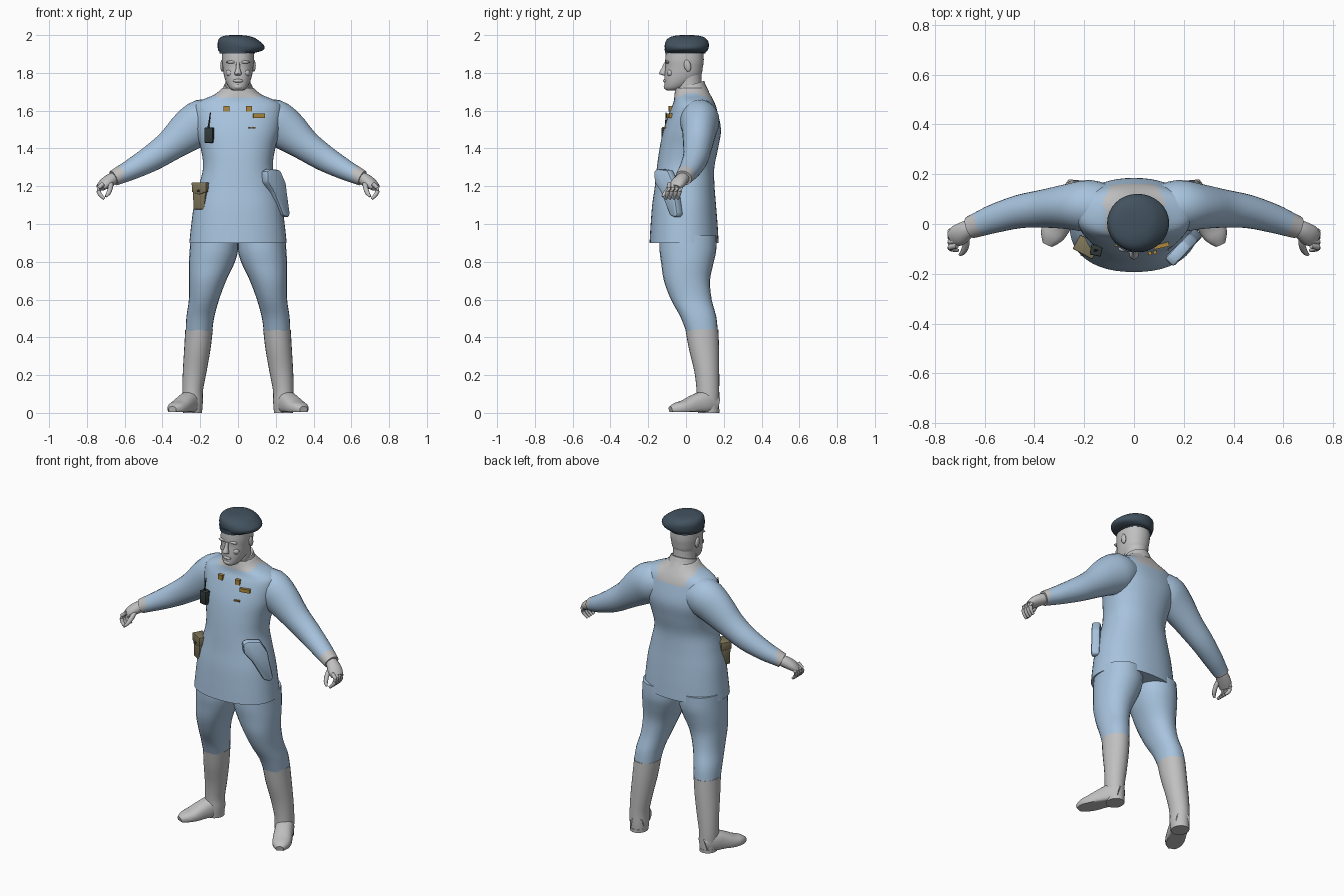
import bpy, bmesh, math
from mathutils import Vector, Matrix
from mathutils.bvhtree import BVHTree


def material(name, rgb):
    m = bpy.data.materials.new(name)
    m.diffuse_color = (*rgb, 1)
    return m


BLUE = material("uniform_blue", (0.39, 0.55, 0.73))
GREY = material("light_grey", (0.53, 0.53, 0.53))
SLATE = material("beret_slate", (0.055, 0.085, 0.115))
GOLD = material("badge_gold", (0.42, 0.25, 0.05))
OLIVE = material("pouch_olive", (0.21, 0.18, 0.10))
DARK = material("radio_dark", (0.03, 0.04, 0.04))


def finish(name, bm, mats, rule=None, angle=50):
    bmesh.ops.recalc_face_normals(bm, faces=bm.faces)
    if rule:
        for f in bm.faces:
            f.material_index = rule(f.calc_center_median())
    me = bpy.data.meshes.new(name)
    bm.to_mesh(me)
    bm.free()
    ob = bpy.data.objects.new(name, me)
    bpy.context.collection.objects.link(ob)
    for m in mats:
        me.materials.append(m)
    bpy.ops.object.select_all(action='DESELECT')
    ob.select_set(True)
    bpy.context.view_layer.objects.active = ob
    bpy.ops.object.shade_smooth_by_angle(angle=math.radians(angle))
    return ob


def spline(rows, steps):
    """Catmull-Rom through rows of numbers."""
    out = []
    for i in range(len(rows) - 1):
        a, b, c, d = (rows[max(0, min(len(rows) - 1, i + k))] for k in (-1, 0, 1, 2))
        for s in range(steps):
            t = s / steps
            out.append([0.5 * (2*q + (r-p)*t + (2*p-5*q+4*r-w)*t*t + (3*q-p-3*r+w)*t**3)
                        for p, q, r, w in zip(a, b, c, d)])
    return out + [list(rows[-1])]


def loft(name, rows, mats, side=1, path=False, n=2.0, seg=24, steps=3, rule=None, floor=None, tilt=0):
    """Skin rings (x, y, z, half width, half depth); path=True turns them across the path."""
    rows = spline(rows, steps)
    bm, rings = bmesh.new(), []
    for i, (x, y, z, rx, ry) in enumerate(rows):
        u, v = Vector((1, 0, 0)), Vector((0, 1, 0))
        if path:
            d = Vector(rows[min(i+1, len(rows)-1)][:3]) - Vector(rows[max(i-1, 0)][:3])
            u = d.cross(Vector((0, 0, 1))).normalized()
            v = u.cross(d).normalized()
        ring = []
        for k in range(seg):
            a = 2 * math.pi * k / seg
            c, s = math.cos(a), math.sin(a)
            p = (Vector((x, y, z)) + u * rx * math.copysign(abs(c) ** (2/n), c)
                 + v * ry * math.copysign(abs(s) ** (2/n), s))
            p.z += tilt * (p.y - y)
            if floor is not None:
                p.z = max(p.z, floor)
            ring.append(bm.verts.new((p.x * side, p.y, p.z)))
        rings.append(ring)
    for a, b in zip(rings, rings[1:]):
        for k in range(seg):
            j = (k + 1) % seg
            bm.faces.new((a[k], a[j], b[j], b[k]))
    bm.faces.new(rings[0])
    bm.faces.new(rings[-1])
    return finish(name, bm, mats, rule)


def plate(name, outline, thick, mat, loc, turn=0, bevel=0.004):
    """Extruded outline in x/z, thickened along y, turned about z."""
    bm = bmesh.new()
    f = bm.faces.new([bm.verts.new((x, -thick / 2, z)) for x, z in outline])
    r = bmesh.ops.extrude_face_region(bm, geom=[f])
    bmesh.ops.translate(bm, vec=(0, thick, 0), verts=[v for v in r['geom'] if isinstance(v, bmesh.types.BMVert)])
    if bevel:
        bmesh.ops.bevel(bm, geom=bm.edges[:], offset=bevel, segments=2, profile=0.5, affect='EDGES')
    bm.transform(Matrix.Translation(loc) @ Matrix.Rotation(turn, 4, 'Z'))
    return finish(name, bm, [mat], angle=35)


def rect(w, h):
    return [(-w/2, -h/2), (w/2, -h/2), (w/2, h/2), (-w/2, h/2)]


def ball(name, loc, size, mat, turn=0):
    bm = bmesh.new()
    bmesh.ops.create_uvsphere(bm, u_segments=16, v_segments=10, radius=1)
    bm.transform(Matrix.Translation(loc) @ Matrix.Rotation(turn, 4, 'X') @ Matrix.Diagonal((*size, 1)))
    return finish(name, bm, [mat])


# Tunic, with the grey collar patch on the upper back
def collar_rule(c):
    back = c.y > 0.06 and c.z > 1.615 and abs(c.x) < 0.09 + (c.z - 1.615) * 0.5
    return int(back or (c.z > 1.672 and abs(c.x) < 0.115))


tunic = loft("tunic", [
    (0, -0.010, 0.90, 0.258, 0.183), (0, -0.010, 1.00, 0.247, 0.177), (0, -0.010, 1.10, 0.233, 0.169),
    (0, -0.007, 1.20, 0.208, 0.158), (0, -0.002, 1.30, 0.185, 0.152), (0, 0.015, 1.40, 0.197, 0.155),
    (0, 0.033, 1.50, 0.225, 0.152), (0, 0.040, 1.60, 0.235, 0.125), (0, 0.042, 1.645, 0.213, 0.108),
    (0, 0.034, 1.685, 0.125, 0.095), (0, 0.025, 1.72, 0.083, 0.082)],
    [BLUE, GREY], n=2.25, seg=48, steps=5, rule=collar_rule)
surface = BVHTree.FromPolygons([v.co for v in tunic.data.vertices], [p.vertices for p in tunic.data.polygons])


def chest(x, z):
    hit = surface.ray_cast(Vector((x, -1, z)), Vector((0, 1, 0)))[0]
    return hit.y if hit else -0.1


# Collar and neck
loft("collar", [(0, 0.030, 1.67, 0.098, 0.094), (0, 0.024, 1.705, 0.084, 0.083), (0, 0.020, 1.735, 0.074, 0.076)],
     [GREY], tilt=0.3)
loft("neck", [(0, 0.02, 1.68, 0.07, 0.07), (0, 0.015, 1.75, 0.066, 0.068), (0, 0.01, 1.82, 0.07, 0.072)], [GREY])

# Head and face
loft("head", [
    (0, -0.075, 1.706, 0.022, 0.025), (0, -0.062, 1.717, 0.043, 0.050), (0, -0.042, 1.745, 0.061, 0.072),
    (0, -0.018, 1.785, 0.074, 0.096), (0, -0.010, 1.83, 0.081, 0.099), (0, -0.008, 1.87, 0.085, 0.102),
    (0, -0.006, 1.93, 0.084, 0.098)], [GREY], n=2.2, seg=32)
loft("nose", [(0, -0.108, 1.855, 0.009, 0.008), (0, -0.116, 1.825, 0.011, 0.013), (0, -0.122, 1.797, 0.019, 0.021),
              (0, -0.112, 1.787, 0.014, 0.012)], [GREY], seg=12)
ball("lips", (0, -0.108, 1.758), (0.028, 0.014, 0.010), GREY)
ball("chin", (0, -0.096, 1.727), (0.028, 0.022, 0.018), GREY)
for s in (-1, 1):
    ball("brow", (s * 0.035, -0.099, 1.857), (0.028, 0.013, 0.008), GREY)
    ball("cheek", (s * 0.042, -0.082, 1.80), (0.022, 0.02, 0.02), GREY)
    ball("ear", (s * 0.084, 0.008, 1.838), (0.010, 0.018, 0.032), GREY, 0.2)

# Beret, sagging to one side
loft("beret_band", [(-0.004, -0.004, 1.902, 0.094, 0.106), (-0.004, -0.004, 1.93, 0.097, 0.110)], [SLATE], seg=32)
loft("beret", [
    (0.000, -0.002, 1.908, 0.095, 0.104), (0.014, 0.003, 1.920, 0.119, 0.112), (0.016, 0.004, 1.942, 0.124, 0.117),
    (0.004, 0.005, 1.968, 0.110, 0.112), (-0.006, 0.005, 1.988, 0.088, 0.092), (-0.012, 0.005, 1.998, 0.05, 0.055),
    (-0.014, 0.005, 2.0, 0.008, 0.008)], [SLATE], seg=32)

for s in (-1, 1):
    # Sleeves ending in grey cuffs
    loft("sleeve", [
        (0.10, 0.065, 1.555, 0.09, 0.09), (0.18, 0.072, 1.545, 0.105, 0.118), (0.26, 0.070, 1.495, 0.092, 0.110),
        (0.36, 0.062, 1.415, 0.077, 0.083), (0.46, 0.050, 1.347, 0.067, 0.070), (0.56, 0.022, 1.291, 0.058, 0.056),
        (0.615, 0.002, 1.264, 0.051, 0.048), (0.658, -0.014, 1.243, 0.045, 0.042)],
        [BLUE, GREY], s, True, rule=lambda c: int(abs(c.x) - 0.5 * c.y > 0.632))
    # Hands with curled fingers
    loft("hand", [(0.635, -0.005, 1.250, 0.030, 0.028), (0.670, -0.022, 1.236, 0.037, 0.033),
                  (0.705, -0.045, 1.213, 0.043, 0.029), (0.728, -0.060, 1.192, 0.036, 0.02)], [GREY], s, True, seg=16)
    for k in range(4):
        y = -0.025 - 0.021 * k
        loft("finger", [(0.712, y, 1.213, 0.011, 0.012), (0.738, y - 0.004, 1.190, 0.012, 0.012),
                        (0.732, y - 0.012, 1.158, 0.011, 0.011), (0.708, y - 0.018, 1.134, 0.007, 0.008)],
             [GREY], s, True, seg=8, steps=2)
    loft("thumb", [(0.675, -0.045, 1.225, 0.014, 0.014), (0.675, -0.082, 1.195, 0.014, 0.014),
                   (0.685, -0.110, 1.165, 0.012, 0.012), (0.700, -0.124, 1.145, 0.006, 0.006)],
         [GREY], s, True, seg=8)
    # Trouser legs
    loft("trouser_leg", [
        (0.125, 0.010, 0.94, 0.125, 0.150), (0.128, 0.010, 0.86, 0.128, 0.150), (0.140, 0.007, 0.79, 0.120, 0.138),
        (0.161, 0.005, 0.70, 0.098, 0.122), (0.180, 0.028, 0.60, 0.080, 0.108), (0.199, 0.065, 0.51, 0.074, 0.095),
        (0.207, 0.085, 0.43, 0.070, 0.084)], [BLUE], s, n=2.15)
    # Boots
    loft("boot_shaft", [
        (0.206, 0.084, 0.442, 0.073, 0.087), (0.215, 0.095, 0.34, 0.070, 0.080), (0.229, 0.110, 0.22, 0.063, 0.066),
        (0.240, 0.116, 0.12, 0.055, 0.060), (0.240, 0.116, 0.06, 0.054, 0.060), (0.240, 0.118, 0.005, 0.050, 0.056)],
        [GREY], s)
    loft("boot_foot", [
        (0.228, 0.160, 0.045, 0.040, 0.045), (0.250, 0.110, 0.055, 0.052, 0.062), (0.280, 0.050, 0.042, 0.054, 0.056),
        (0.312, -0.010, 0.027, 0.055, 0.040), (0.332, -0.050, 0.022, 0.046, 0.032), (0.347, -0.082, 0.016, 0.022, 0.018)],
        [GREY], s, True, n=2.4, floor=0.006)
    loft("boot_heel", [(0.240, 0.120, 0.0, 0.050, 0.056), (0.240, 0.120, 0.02, 0.051, 0.057)], [GREY], s, steps=1)

# Chest badges
for name, x, z, w, h in (("left_collar_badge", -0.060, 1.61, 0.030, 0.030), ("right_collar_badge", 0.057, 1.61, 0.030, 0.030),
                         ("name_plate", 0.110, 1.573, 0.062, 0.022), ("small_pin_a", 0.064, 1.51, 0.014, 0.007),
                         ("small_pin_b", 0.084, 1.51, 0.014, 0.007)):
    plate(name, rect(w, h), 0.02, GOLD, (x, chest(x, z) - 0.003, z), math.atan(x * 2), 0)

# Radio with antenna
ry = chest(-0.152, 1.47) - 0.016
plate("radio", rect(0.046, 0.08), 0.042, DARK, (-0.152, ry, 1.47), -0.2)
loft("radio_antenna", [(-0.158, ry, 1.50, 0.006, 0.006), (-0.154, ry, 1.53, 0.004, 0.004),
                       (-0.146, ry, 1.59, 0.003, 0.003)], [DARK], seg=8, steps=1)

# Hip pouch with flap and stud
plate("hip_pouch", [(-0.034, -0.07), (0.030, -0.07), (0.045, 0.07), (-0.042, 0.07)], 0.055, OLIVE,
      (-0.193, -0.092, 1.147), -0.5)
plate("pouch_flap", [(-0.042, 0), (0, -0.014), (0.046, 0), (0.046, 0.05), (-0.044, 0.05)], 0.064, OLIVE,
      (-0.193, -0.092, 1.170), -0.5)
ball("pouch_stud", (-0.209, -0.121, 1.175), (0.007, 0.007, 0.007), DARK)

# Holster on the other hip
plate("holster", [(-0.080, 0.125), (-0.05, 0.137), (0.022, 0.130), (0.064, 0.06), (0.070, 0.02), (0.095, -0.105),
                  (0.080, -0.122), (0.040, -0.110), (-0.030, 0.015), (-0.075, 0.065)], 0.05, BLUE,
      (0.195, -0.098, 1.155), 0.80, 0.012)
